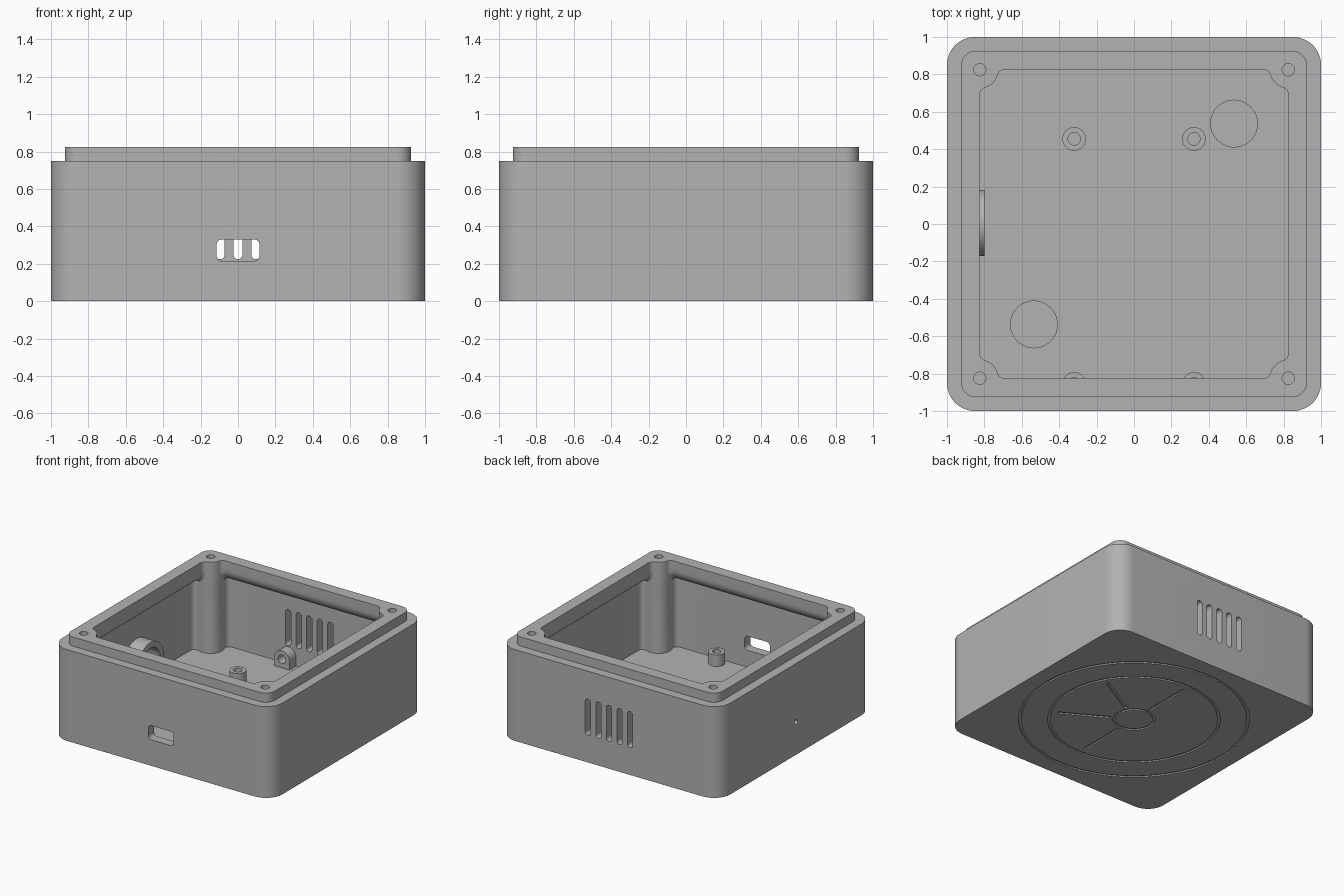
import bpy, bmesh
from math import sin, cos, pi, sqrt, atan2, radians
from mathutils import Matrix, Vector

if "Cube" in bpy.data.objects:
    bpy.data.objects.remove(bpy.data.objects["Cube"], do_unlink=True)

grey = bpy.data.materials.new("grey plastic")
grey.use_nodes = True
grey.diffuse_color = (0.45, 0.45, 0.45, 1)
grey.node_tree.nodes["Principled BSDF"].inputs["Base Color"].default_value = grey.diffuse_color

FACE_Y = Matrix.Rotation(pi / 2, 4, 'X')    # profile in x, z; depth runs along -y
FACE_X = Matrix.Rotation(-pi / 2, 4, 'Y')   # profile in z, y; depth runs along -x
FLOOR, WALL, RIM, POST = 0.075, 0.925, 0.825, 0.825


def arc(cx, cy, r, a, b, n):
    return [(cx + r * cos(a + (b - a) * i / n), cy + r * sin(a + (b - a) * i / n))
            for i in range(n + 1)]


def circle(cx, cy, r, n=48):
    return arc(cx, cy, r, 0, 2 * pi, n)[:-1]


def rounded_rect(hw, hh, r, cx=0, cy=0, n=12):
    pts = []
    for k, (sx, sy) in enumerate([(1, 1), (-1, 1), (-1, -1), (1, -1)]):
        pts += arc(cx + sx * (hw - r), cy + sy * (hh - r), r, k * pi / 2, (k + 1) * pi / 2, n)
    return pts


def loft(name, sections, closed=False, matrix=None):
    """Skin a list of (outline, height) sections; closed joins last to first."""
    bm = bmesh.new()
    rings = [[bm.verts.new((x, y, z)) for x, y in pts] for pts, z in sections]
    pairs = list(zip(rings, rings[1:])) + ([(rings[-1], rings[0])] if closed else [])
    for lo, hi in pairs:
        for i in range(len(lo)):
            j = (i + 1) % len(lo)
            bm.faces.new((lo[i], lo[j], hi[j], hi[i]))
    if not closed:
        bm.faces.new(rings[0])
        bm.faces.new(rings[-1])
    bmesh.ops.remove_doubles(bm, verts=bm.verts, dist=1e-5)
    if matrix:
        bm.transform(matrix)
    bmesh.ops.recalc_face_normals(bm, faces=bm.faces)
    mesh = bpy.data.meshes.new(name)
    bm.to_mesh(mesh)
    bm.free()
    mesh.materials.append(grey)
    obj = bpy.data.objects.new(name, mesh)
    bpy.context.collection.objects.link(obj)
    return obj


def prism(name, pts, z0, z1, matrix=None):
    return loft(name, [(pts, z0), (pts, z1)], matrix=matrix)


def tube(name, cx, cy, r_out, r_in, z0, z1, matrix=None, n=64):
    big, small = circle(cx, cy, r_out, n), circle(cx, cy, r_in, n)
    return loft(name, [(big, z0), (big, z1), (small, z1), (small, z0)], True, matrix)


def activate(obj):
    bpy.ops.object.select_all(action='DESELECT')
    obj.select_set(True)
    bpy.context.view_layer.objects.active = obj


def cut(obj, cutters):
    activate(obj)
    for c in cutters:
        mod = obj.modifiers.new("cut", 'BOOLEAN')
        mod.operation, mod.solver, mod.object = 'DIFFERENCE', 'EXACT', c
        bpy.ops.object.modifier_apply(modifier=mod.name)
        bpy.data.objects.remove(c, do_unlink=True)


def smooth(obj):
    activate(obj)
    bpy.ops.object.shade_smooth_by_angle(angle=radians(35))


def cavity_outline(w, boss=0.1, f=0.04):
    """Square opening whose corners bulge inward around the screw posts."""
    fx = w - f
    fy = POST - sqrt((boss + f) ** 2 - (fx - POST) ** 2)
    ang = atan2(POST - fy, POST - fx)
    fillet = arc(fx, fy, f, 0, ang, 8)
    corner = fillet + arc(POST, POST, boss, ang + pi, pi / 2 - ang + pi, 16)[1:-1]
    corner += [(y, x) for x, y in reversed(fillet)]
    pts = []
    for _ in range(4):
        pts += corner
        corner = [(-y, x) for x, y in corner]
    return pts


# Box shell with a stepped lip
outer = rounded_rect(1, 1, 0.15)
lip = rounded_rect(WALL, WALL, 0.078)
shell = loft("case_shell", [(outer, 0), (outer, 0.75), (lip, 0.75), (lip, RIM)])

# Cavity that widens below the rounded rim
sections = [(WALL, FLOOR)]
for i in range(10, -1, -1):
    t = i / 10 * pi / 2
    sections.append((RIM + 0.1 * (1 - cos(t)), 0.75 - 0.1 * sin(t)))
sections.append((RIM, 0.9))
cutters = [loft("cavity", [(cavity_outline(w), z) for w, z in sections])]

# Lid screw holes and the two round floor pockets
for sx in (-1, 1):
    for sy in (-1, 1):
        cutters.append(prism("screw_hole", circle(sx * POST, sy * POST, 0.033, 32), 0.45, 0.9))
    cutters.append(prism("pocket", circle(sx * 0.535, sx * 0.537, 0.125), 0.045, 0.1))

# Front port, rear vents, small hole in the right wall
cutters.append(prism("port", rounded_rect(0.115, 0.058, 0.03, 0, 0.272), 0.88, 1.1, FACE_Y))
for i in range(-2, 3):
    slot = rounded_rect(0.024, 0.148, 0.0239, i * 0.096, 0.372)
    cutters.append(prism("vent", slot, -1.1, -0.88, FACE_Y))
cutters.append(prism("sound_hole", circle(0.268, 0, 0.02, 24), 0.88, 1.1, FACE_X))

# Wheel pattern engraved in the underside
for r in (0.86, 0.64, 0.15):
    cutters.append(tube("ring_groove", 0, 0, r + 0.01, r - 0.01, -0.05, 0.01, n=96))
for k in range(6):
    spoke = rounded_rect(0.2, 0.012, 0.004, 0.38, 0, 2)
    turn = Matrix.Rotation(radians(30 + 60 * k), 4, 'Z')
    cutters.append(prism("spoke_groove", spoke, -0.05, 0.01, turn))
cut(shell, cutters)
smooth(shell)

# Board standoffs with blind screw holes
for x in (-0.32, 0.32):
    for y in (-0.855, 0.455):
        big, small = circle(x, y, 0.063), circle(x, y, 0.033)
        smooth(loft("board_standoff", [(big, 0.06), (big, 0.17), (small, 0.17), (small, 0.08)]))

# Round holder on the right wall
smooth(tube("round_holder", 0.262, 0.005, 0.176, 0.13, 0.80, 0.94, FACE_X))

# Cable lugs by the rear wall
for x in (-0.19, 0.19):
    profile = [(x - 0.07, 0.06), (x + 0.07, 0.06)] + arc(x, 0.145, 0.07, 0, pi, 20)
    lug = prism("cable_lug", profile, -0.94, -0.84, FACE_Y)
    cut(lug, [prism("lug_hole", circle(x, 0.145, 0.035, 32), -0.92, -0.8, FACE_Y)])
    smooth(lug)
